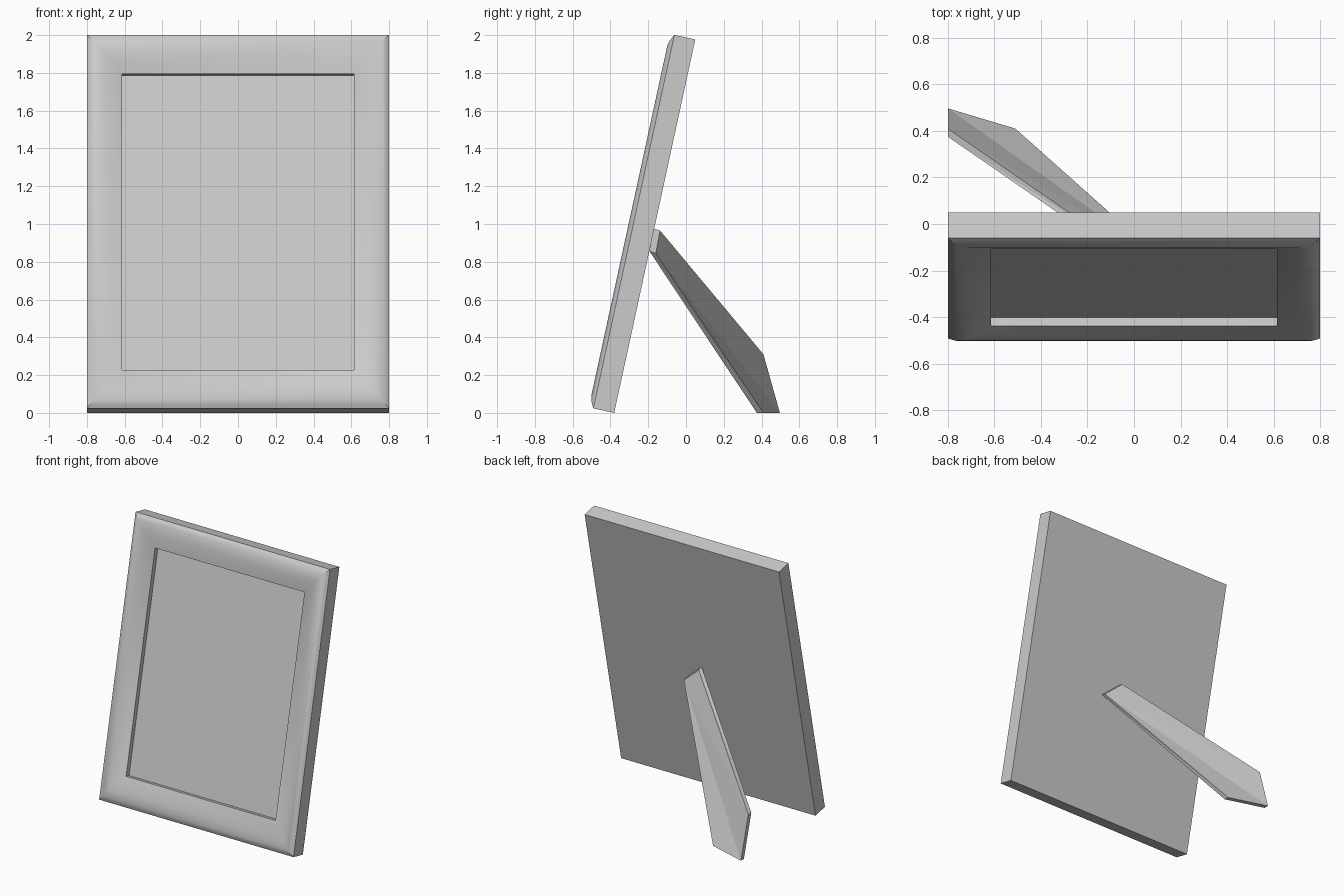
import bpy
import bmesh
import math
from mathutils import Vector

cube = bpy.data.objects.get("Cube")
if cube:
    bpy.data.objects.remove(cube)

HALF_W, HEIGHT = 0.8, 2.023
TILT = -math.radians(12.25)
STRETCH = 1.13  # the rim is slightly wider along the height than across

grey = bpy.data.materials.new("light_grey")
grey.use_nodes = True
grey.diffuse_color = (0.6, 0.6, 0.6, 1)
grey.node_tree.nodes["Principled BSDF"].inputs["Base Color"].default_value = (0.6, 0.6, 0.6, 1)


def finish(bm, name, smooth=False):
    bmesh.ops.recalc_face_normals(bm, faces=bm.faces)
    mesh = bpy.data.meshes.new(name)
    bm.to_mesh(mesh)
    bm.free()
    mesh.materials.append(grey)
    obj = bpy.data.objects.new(name, mesh)
    bpy.context.collection.objects.link(obj)
    if smooth:
        bpy.ops.object.select_all(action="DESELECT")
        obj.select_set(True)
        bpy.context.view_layer.objects.active = obj
        bpy.ops.object.shade_smooth_by_angle(angle=math.radians(32))
    return obj


def lean_back(obj):
    obj.rotation_euler.x = TILT
    obj.location.y = -0.38


def loft(bm, rings):
    """Bridge closed rings of points and cap both ends."""
    loops = [[bm.verts.new(p) for p in ring] for ring in rings]
    for a, b in zip(loops, loops[1:]):
        n = len(a)
        for i in range(n):
            j = (i + 1) % n
            bm.faces.new((a[i], a[j], b[j], b[i]))
    bm.faces.new(loops[0])
    bm.faces.new(loops[-1])


def rect(inset, depth):
    x, low = HALF_W - inset, inset * STRETCH
    high = HEIGHT - low
    return [(-x, -depth, low), (x, -depth, low), (x, -depth, high), (-x, -depth, high)]


# Frame: rounded moulding profile (inset, depth) swept round the rectangle
profile = [(0, 0), (0, 0.113), (0.015, 0.123), (0.035, 0.133), (0.058, 0.138),
           (0.085, 0.136), (0.115, 0.129), (0.15, 0.118), (0.185, 0.104), (0.185, 0.062)]
bm = bmesh.new()
loft(bm, [rect(*p) for p in profile])
lean_back(finish(bm, "frame", smooth=True))

# Picture panel set into the opening
bm = bmesh.new()
loft(bm, [rect(0.185, 0.06), rect(0.185, 0.068)])
lean_back(finish(bm, "picture_panel"))

# Support leg: tapered board running sideways from the back to the floor
back = [Vector(p) for p in ((0.13, -0.16, 0.845), (-0.01, -0.137, 0.965),
                            (-0.8, 0.41, 0.31), (-0.8, 0.497, 0), (-0.51, 0.41, 0))]
shift = [(0, -0.033, 0.01)] * 2 + [(0, -0.035, 0)] * 3
bm = bmesh.new()
loft(bm, [back, [p + Vector(s) for p, s in zip(back, shift)]])
bmesh.ops.connect_verts_nonplanar(bm, angle_limit=0.01, faces=bm.faces)
finish(bm, "support_leg")
